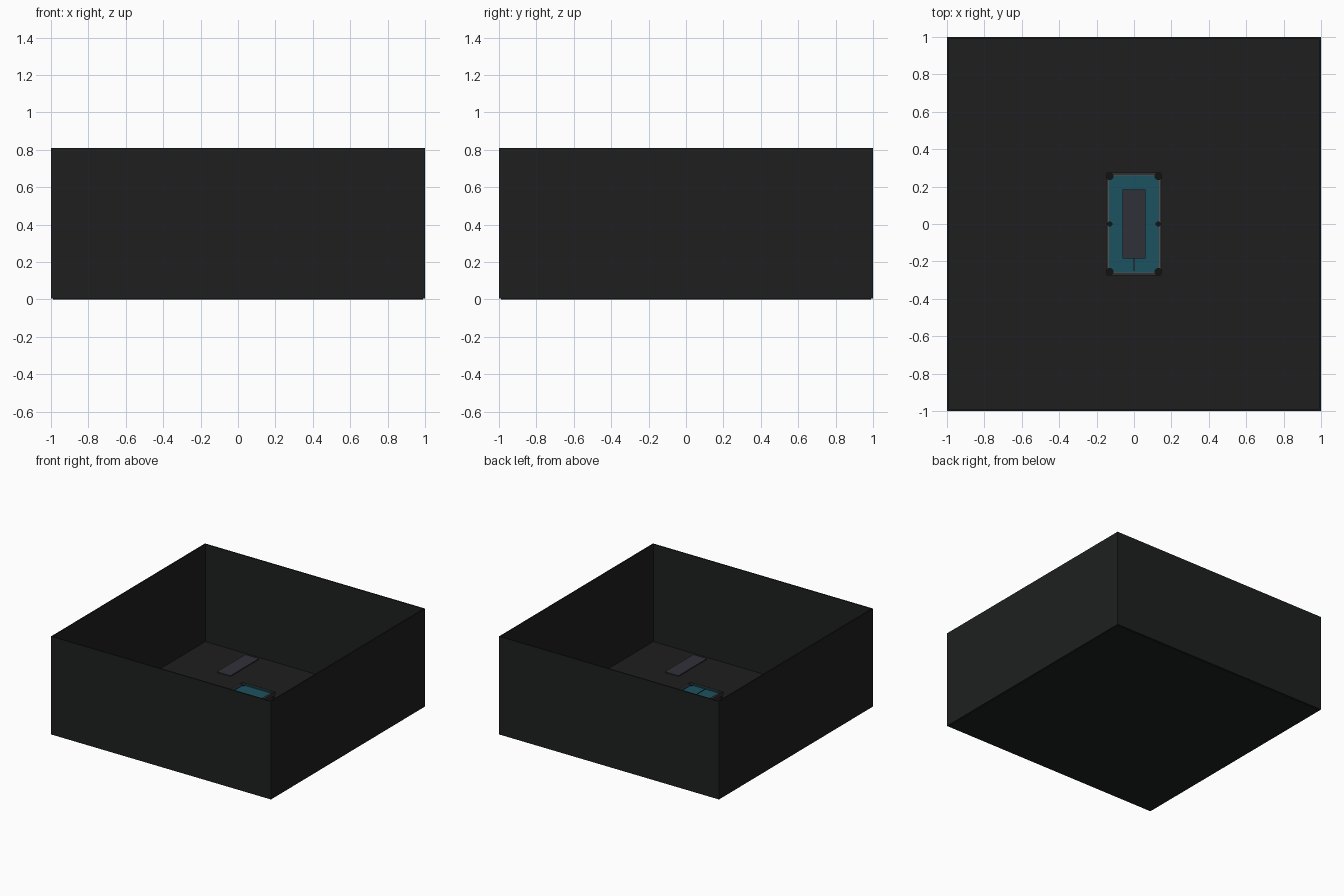
import bpy, bmesh
from mathutils import Matrix

if "Cube" in bpy.data.objects:
    bpy.data.objects.remove(bpy.data.objects["Cube"])


def material(name, rgb):
    m = bpy.data.materials.new(name)
    m.diffuse_color = (*rgb, 1)
    m.use_nodes = True
    m.node_tree.nodes["Principled BSDF"].inputs["Base Color"].default_value = m.diffuse_color
    return m


WALL = material("dark_wall", (0.013, 0.0135, 0.014))
WOOD = material("rail_grey", (0.03, 0.03, 0.03))
TRIM = material("trim_grey", (0.09, 0.09, 0.09))
CLOTH = material("teal_cloth", (0.012, 0.085, 0.115))
BLACK = material("black", (0.006, 0.006, 0.006))
LAMP = material("lamp_grey", (0.03, 0.03, 0.04))


def finish(name, bm, mat):
    me = bpy.data.meshes.new(name)
    bm.to_mesh(me)
    bm.free()
    me.materials.append(mat)
    ob = bpy.data.objects.new(name, me)
    bpy.context.collection.objects.link(ob)
    return ob


def box(name, x0, x1, y0, y1, z0, z1, mat):
    bm = bmesh.new()
    bmesh.ops.create_cube(bm, size=1)
    bmesh.ops.scale(bm, vec=(x1 - x0, y1 - y0, z1 - z0), verts=bm.verts)
    bmesh.ops.translate(bm, vec=((x0 + x1) / 2, (y0 + y1) / 2, (z0 + z1) / 2), verts=bm.verts)
    return finish(name, bm, mat)


def cylinder(name, x, y, z0, z1, r, mat):
    bm = bmesh.new()
    bmesh.ops.create_cone(bm, cap_ends=True, segments=20, radius1=r, radius2=r, depth=z1 - z0,
                          matrix=Matrix.Translation((x, y, (z0 + z1) / 2)))
    return finish(name, bm, mat)


def frame(name, ox, oy, ix, iy, z0, z1, mat):
    # rectangular ring between an outer and an inner half size
    bm = bmesh.new()
    signs = [(-1, -1), (1, -1), (1, 1), (-1, 1)]
    rings = [[bm.verts.new((sx * hx, sy * hy, z)) for sx, sy in signs]
             for hx, hy, z in ((ox, oy, z0), (ox, oy, z1), (ix, iy, z1), (ix, iy, z0))]
    for k in range(4):
        a, b = rings[k], rings[(k + 1) % 4]
        for i in range(4):
            j = (i + 1) % 4
            bm.faces.new((a[i], a[j], b[j], b[i]))
    return finish(name, bm, mat)


# room: floor slab and four thin walls, open at the top
box("floor", -0.99, 0.99, -0.99, 0.99, 0, 0.01, WALL)
frame("walls", 1, 1, 0.99, 0.99, 0.005, 0.81, WALL)

# billiard table: body, cloth, rails, cushions and trim
body = box("table_body", -0.14, 0.14, -0.265, 0.265, 0.12, 0.163, WOOD)
cloth = box("table_cloth", -0.134, 0.134, -0.259, 0.259, 0.160, 0.166, CLOTH)
rail = frame("table_rail", 0.15, 0.275, 0.134, 0.259, 0.150, 0.176, WOOD)
cushion = frame("table_cushion", 0.134, 0.259, 0.126, 0.251, 0.164, 0.174, CLOTH)
trim = frame("rail_trim", 0.138, 0.263, 0.133, 0.258, 0.165, 0.177, TRIM)

# six pockets cut through the table edge, each with a black bottom
for sy in (-1, 0, 1):
    for sx in (-1, 1):
        r = 0.018 if sy else 0.012
        x, y = sx * 0.13, sy * 0.255
        cutter = cylinder("pocket_cutter", x, y, 0.145, 0.2, r, BLACK)
        cutter.hide_render = True
        cutter.hide_set(True)
        for part in (body, cloth, rail, cushion, trim):
            mod = part.modifiers.new("pocket", 'BOOLEAN')
            mod.operation = 'DIFFERENCE'
            mod.object = cutter
        cylinder("pocket", x, y, 0.135, 0.155, r, BLACK)

# table legs
for sx in (-1, 1):
    for sy in (-1, 1):
        x, y = sx * 0.11, sy * 0.225
        box("table_leg", x - 0.018, x + 0.018, y - 0.018, y + 0.018, 0.01, 0.125, WOOD)

# cue lying on the cloth
box("cue", -0.0015, 0.0015, -0.25, 0.04, 0.166, 0.169, BLACK)

# flat lamp above the table
box("lamp", -0.062, 0.062, -0.185, 0.185, 0.45, 0.46, LAMP)
